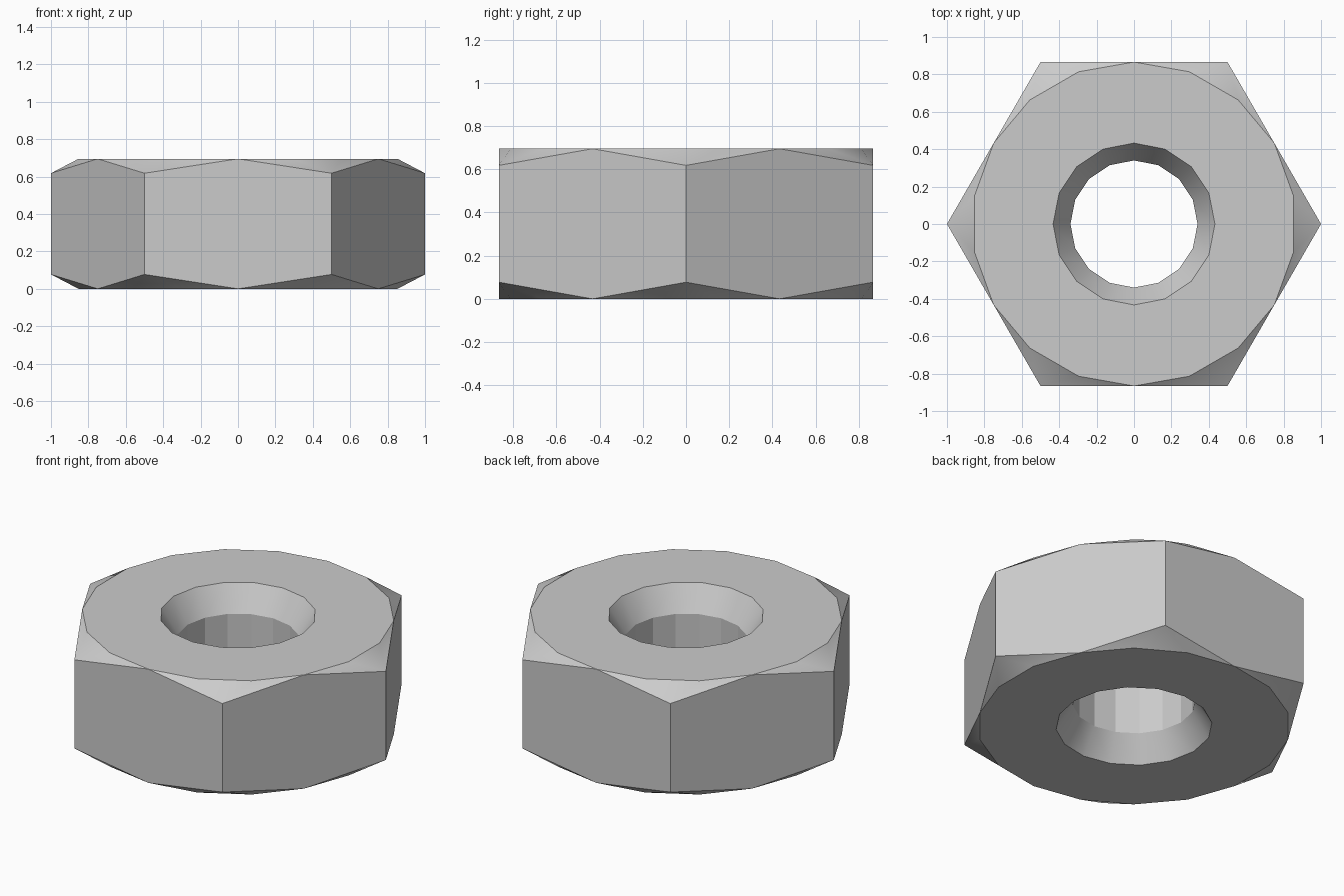
import bpy
import bmesh
from math import cos, sin, radians

default = bpy.data.objects.get("Cube")
if default:
    bpy.data.objects.remove(default, do_unlink=True)

HEIGHT = 0.695
CORNER_DROP = 0.077
FLAT_RADIUS = cos(radians(30))
BORE_RADIUS = 0.34
MOUTH_RADIUS = 0.433
MOUTH_DEPTH = 0.15
FACE_SIDES, HEX_SIDES, BORE_SIDES = 18, 6, 16

steel = bpy.data.materials.new("steel grey")
steel.use_nodes = True
colour = (0.6, 0.6, 0.6, 1)
steel.diffuse_color = colour
steel.node_tree.nodes["Principled BSDF"].inputs["Base Color"].default_value = colour

bm = bmesh.new()


def ring(radius, z, sides, start=0):
    """Regular polygon of vertices at one height."""
    angles = [radians(start + 360 * i / sides) for i in range(sides)]
    return [bm.verts.new((radius * cos(a), radius * sin(a), z)) for a in angles]


def bridge(a, b):
    """Band of quads between two equal rings."""
    for i in range(len(a)):
        j = (i + 1) % len(a)
        bm.faces.new((a[i], a[j], b[j], b[i]))


def loop_edges(loop):
    edges = []
    for a, b in zip(loop, loop[1:] + loop[:1]):
        edges.append(bm.edges.get((a, b)) or bm.edges.new((a, b)))
    return edges


# Both ends: face rim, hexagon corners, hole mouth and bore edge
ends = []
for z, inward in ((0, 1), (HEIGHT, -1)):
    rim = ring(FLAT_RADIUS, z, FACE_SIDES, -30)
    corners = ring(1, z + inward * CORNER_DROP, HEX_SIDES)
    mouth = ring(MOUTH_RADIUS, z, BORE_SIDES)
    bore = ring(BORE_RADIUS, z + inward * MOUTH_DEPTH, BORE_SIDES)
    ends.append((rim, corners, bore))

    # Corner chamfers: three triangles fanning from each hexagon corner
    for c, corner in enumerate(corners):
        for k in range(3):
            i = 3 * c + k
            bm.faces.new((corner, rim[i], rim[(i + 1) % FACE_SIDES]))

    # Countersunk mouth and flat bearing face
    bridge(mouth, bore)
    bmesh.ops.triangle_fill(bm, use_beauty=True, normal=(0, 0, -inward),
                            edges=loop_edges(rim) + loop_edges(mouth))

# Wrench flats: each meets the rim at its middle, top and bottom
(low_rim, low, low_bore), (high_rim, high, high_bore) = ends
for c in range(HEX_SIDES):
    n = (c + 1) % HEX_SIDES
    m = 3 * n
    bm.faces.new((low[c], low_rim[m], low[n], high[n], high_rim[m], high[c]))

# Straight bore
bridge(low_bore, high_bore)

bmesh.ops.recalc_face_normals(bm, faces=bm.faces[:])
mesh = bpy.data.meshes.new("hex_nut")
bm.to_mesh(mesh)
bm.free()
mesh.materials.append(steel)
nut = bpy.data.objects.new("hex_nut", mesh)
bpy.context.collection.objects.link(nut)

# Soft chamfers, crisp edges elsewhere
bpy.ops.object.select_all(action="DESELECT")
nut.select_set(True)
bpy.context.view_layer.objects.active = nut
bpy.ops.object.shade_smooth_by_angle(angle=radians(21))
